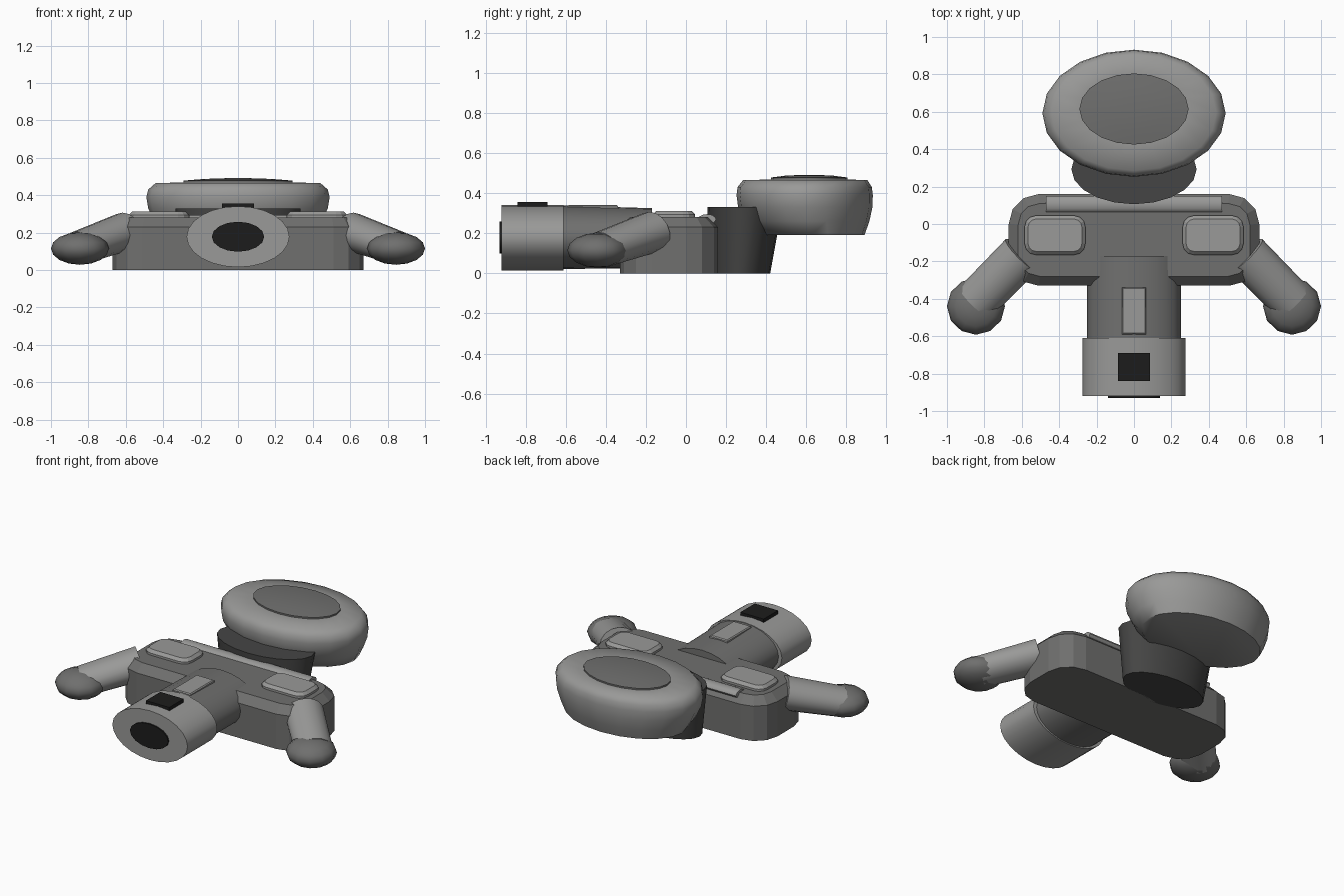
import bpy, bmesh, math
from mathutils import Vector as V

if "Cube" in bpy.data.objects:
    bpy.data.objects.remove(bpy.data.objects["Cube"])


def mat(name, g):
    m = bpy.data.materials.new(name)
    m.diffuse_color = (g, g, g * 0.98, 1)
    m.use_nodes = True
    m.node_tree.nodes["Principled BSDF"].inputs["Base Color"].default_value = m.diffuse_color
    return m


LIGHT, MID, DARK, BLACK = mat("light", 0.32), mat("mid", 0.16), mat("dark", 0.06), mat("black", 0.012)
X, Y, Z = V((1, 0, 0)), V((0, 1, 0)), V((0, 0, 1))


def finish(name, bm, m, angle=40):
    bmesh.ops.recalc_face_normals(bm, faces=bm.faces)
    me = bpy.data.meshes.new(name)
    bm.to_mesh(me)
    bm.free()
    ob = bpy.data.objects.new(name, me)
    bpy.context.collection.objects.link(ob)
    me.materials.append(m)
    bpy.ops.object.select_all(action='DESELECT')
    ob.select_set(True)
    bpy.context.view_layer.objects.active = ob
    if angle:
        bpy.ops.object.shade_smooth_by_angle(angle=math.radians(angle))
    return ob


def loft(name, rings, u, v, m, n=16, angle=40):
    """Skin elliptical rings given as (centre, radius_u, radius_v), capped at both ends."""
    bm = bmesh.new()
    loops = []
    for c, a, b in rings:
        loops.append([bm.verts.new(V(c) + u * a * math.cos(2 * math.pi * i / n)
                                   + v * b * math.sin(2 * math.pi * i / n)) for i in range(n)])
    for p, q in zip(loops, loops[1:]):
        for i in range(n):
            j = (i + 1) % n
            bm.faces.new((p[i], p[j], q[j], q[i]))
    bm.faces.new(loops[0])
    bm.faces.new(loops[-1])
    return finish(name, bm, m, angle)


def rounded_block(name, lo, hi, radius, chamfer, m, seg=3):
    """Box with rounded plan corners and a chamfered top edge."""
    bm = bmesh.new()
    bmesh.ops.create_cube(bm, size=1)
    lo, hi = V(lo), V(hi)
    for w in bm.verts:
        w.co = V([lo[k] + (w.co[k] + 0.5) * (hi[k] - lo[k]) for k in range(3)])
    if radius:
        up = [e for e in bm.edges if abs(e.verts[0].co.z - e.verts[1].co.z) > 1e-4]
        bmesh.ops.bevel(bm, geom=up, offset=radius, segments=seg, profile=0.5, affect='EDGES')
    if chamfer:
        top = [e for e in bm.edges if all(w.co.z > hi.z - 1e-4 for w in e.verts)]
        bmesh.ops.bevel(bm, geom=top, offset=chamfer, segments=1, profile=0.5, affect='EDGES')
    return finish(name, bm, m, 0)


# Main body with rounded corners and chamfered top
rounded_block("body", (-0.67, -0.33, 0), (0.67, 0.16, 0.28), 0.16, 0.05, MID)

# Ridge bar along the rear of the body
loft("rear_bar", [((-0.47, 0.105, 0.27), 0.045, 0.025), ((0.47, 0.105, 0.27), 0.045, 0.025)], Y, Z, LIGHT, 12)

# Neck tube and front barrel
loft("neck", [((0, -0.17, 0.175), 0.25, 0.15), ((0, -0.62, 0.18), 0.25, 0.158)], X, Z, MID, 24)
loft("front_barrel", [((0, -0.61, 0.178), 0.275, 0.163), ((0, -0.92, 0.178), 0.275, 0.163)], X, Z, LIGHT, 24)
loft("front_lens", [((0, -0.90, 0.178), 0.14, 0.08), ((0, -0.93, 0.178), 0.14, 0.08)], X, Z, BLACK, 16)
rounded_block("barrel_window", (-0.085, -0.84, 0.30), (0.085, -0.69, 0.355), 0, 0, BLACK)
rounded_block("neck_strip", (-0.065, -0.59, 0.30), (0.065, -0.34, 0.342), 0, 0.006, LIGHT)

# Rear pedestal
loft("pedestal", [((0, 0.27, 0), 0.29, 0.15), ((0, 0.293, 0.33), 0.335, 0.187)], X, Y, DARK, 20)

# Large rear drum, rounded at the top, with a domed cap
loft("rear_drum", [((0, 0.625, 0.19), 0.41, 0.265), ((0, 0.605, 0.26), 0.45, 0.31),
                   ((0, 0.595, 0.33), 0.48, 0.335), ((0, 0.592, 0.39), 0.49, 0.34),
                   ((0, 0.592, 0.43), 0.48, 0.335), ((0, 0.595, 0.465), 0.44, 0.31),
                   ((0, 0.615, 0.468), 0.29, 0.19)], X, Y, LIGHT, 20, 60)
loft("drum_cap", [((0, 0.615, 0.45), 0.292, 0.19), ((0, 0.615, 0.478), 0.292, 0.19),
                  ((0, 0.615, 0.487), 0.18, 0.12), ((0, 0.615, 0.491), 0.06, 0.04)], X, Y, MID, 20)

for s, side in ((1, "right"), (-1, "left")):
    # Pads on top of the body
    xs = sorted((s * 0.26, s * 0.585))
    rounded_block("pad_" + side, (xs[0], -0.165, 0.26), (xs[1], 0.045, 0.312), 0.06, 0.018, LIGHT)
    # Arms reaching forward and down
    a, b = V((s * 0.60, -0.165, 0.207)), V((s * 0.85, -0.42, 0.118))
    d = (b - a).normalized()
    h = d.cross(Z).normalized()
    w = h.cross(d)
    loft("arm_" + side, [(a, 0.12, 0.103), (b, 0.117, 0.09)], h, w, LIGHT, 16)
    # Rounded hands
    bm = bmesh.new()
    bmesh.ops.create_uvsphere(bm, u_segments=12, v_segments=8, radius=1)
    for q in bm.verts:
        q.co = V((s * 0.845 + q.co.x * 0.155, -0.44 + q.co.y * 0.152, 0.115 + q.co.z * 0.087))
    finish("hand_" + side, bm, MID, 60)
